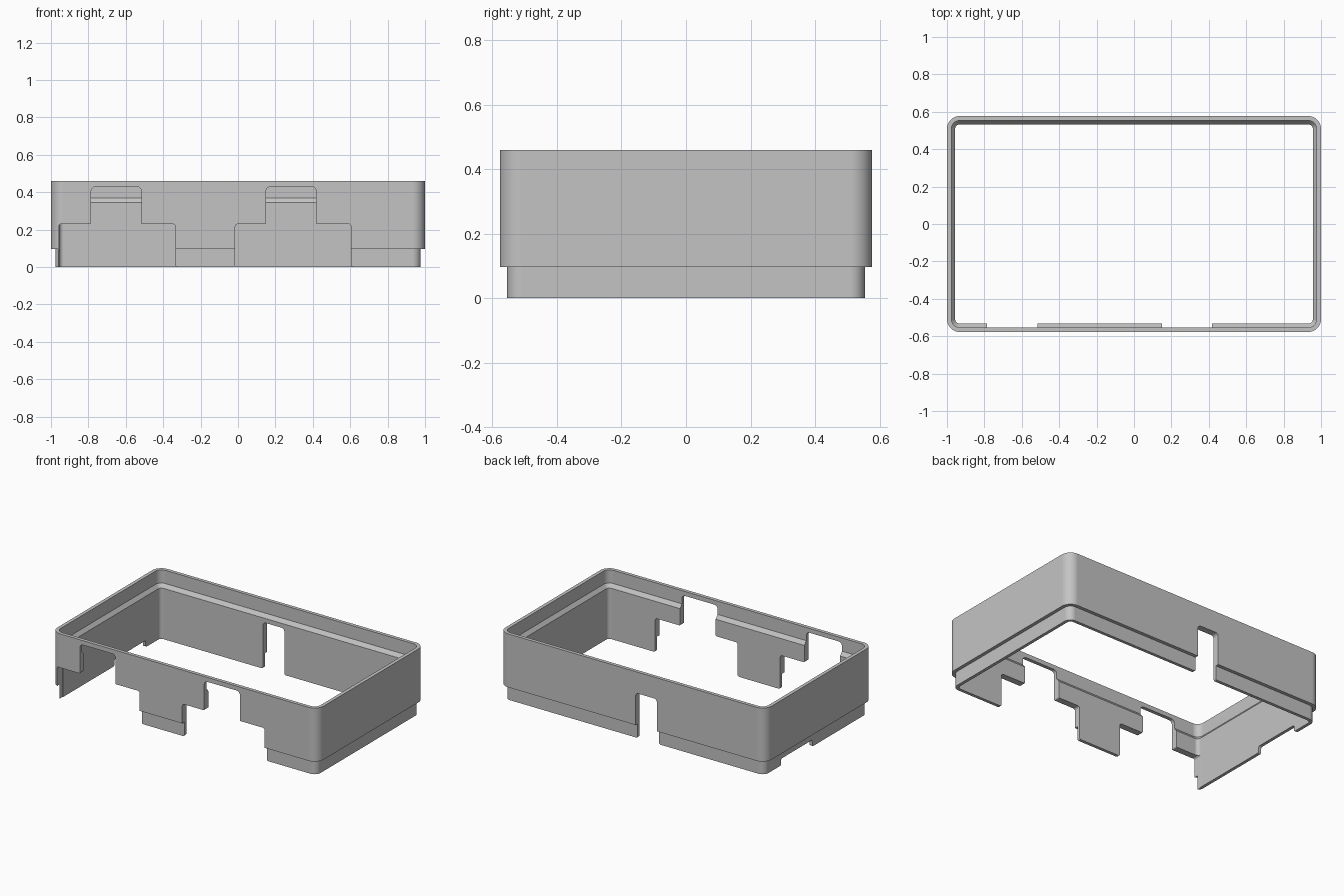
import bpy, bmesh, math
from mathutils import Vector

cube = bpy.data.objects.get("Cube")
if cube:
    bpy.data.objects.remove(cube)

grey = bpy.data.materials.new("plain grey")
grey.use_nodes = True
colour = (0.55, 0.55, 0.55, 1)
grey.diffuse_color = colour
grey.node_tree.nodes["Principled BSDF"].inputs["Base Color"].default_value = colour


def rounded(corners, steps=6):
    """Outline of right-angled corners, each given as (x, y, radius)."""
    out = []
    for i, (x, y, r) in enumerate(corners):
        p = Vector((x, y))
        if r == 0:
            out.append(p)
            continue
        a = (Vector(corners[i - 1][:2]) - p).normalized()
        b = (Vector(corners[(i + 1) % len(corners)][:2]) - p).normalized()
        for k in range(steps + 1):
            t = math.pi / 2 * k / steps
            out.append(p + r * (a * (1 - math.sin(t)) + b * (1 - math.cos(t))))
    return out


def skin(name, rings, closed):
    """Bridge equal rings of points; loop round or cap the ends."""
    bm = bmesh.new()
    loops = [[bm.verts.new(p) for p in ring] for ring in rings]
    n = len(loops[0])
    pairs = list(zip(loops, loops[1:]))
    if closed:
        pairs.append((loops[-1], loops[0]))
    else:
        bm.faces.new(loops[0])
        bm.faces.new(loops[-1])
    for lo, hi in pairs:
        for i in range(n):
            j = (i + 1) % n
            bm.faces.new((lo[i], lo[j], hi[j], hi[i]))
    bmesh.ops.recalc_face_normals(bm, faces=bm.faces)
    mesh = bpy.data.meshes.new(name)
    bm.to_mesh(mesh)
    bm.free()
    mesh.materials.append(grey)
    obj = bpy.data.objects.new(name, mesh)
    bpy.context.collection.objects.link(obj)
    return obj


def frame_ring(inset, z):
    x, y, r = 1 - inset, 0.577 - inset, 0.068 - inset
    pts = rounded([(-x, -y, r), (x, -y, r), (x, y, r), (-x, y, r)], 10)
    return [(p.x, p.y, z) for p in pts]


# Frame: stepped lower lip, thin upper rim and sloped inner ledge
wall_section = [(0, 0.097), (0, 0.46), (0.024, 0.46), (0.024, 0.37),
                (0.044, 0.345), (0.044, 0), (0.023, 0), (0.023, 0.097)]
frame = skin("frame", [frame_ring(*s) for s in wall_section], True)


def cut(outline, place, start, end):
    """Cut an outline through the frame between two depths."""
    rings = [[place(p, d) for p in outline] for d in (start, end)]
    cutter = skin("cutter", rings, False)
    cutter.hide_render = True
    mod = frame.modifiers.new("opening", 'BOOLEAN')
    mod.operation = 'DIFFERENCE'
    mod.solver = 'EXACT'
    mod.object = cutter
    bpy.context.view_layer.objects.active = frame
    bpy.ops.object.modifier_apply(modifier=mod.name)
    bpy.data.objects.remove(cutter)


def through_y(p, d):
    return (p.x, d, p.y)


def through_x(p, d):
    return (d, p.x, p.y)


# Front openings: wide low part with a narrow tower above
for left, flare in ((-0.96, 0), (-0.015, 0.012)):
    right = -0.335 if not flare else 0.605
    t0 = -0.785 if not flare else 0.15
    t1 = t0 + 0.268
    low, mid, top = -0.05, 0.23, 0.43
    foot = [(left, low, 0)]
    if flare:
        foot = [(left, 0, flare), (left - 0.013, 0, 0), (left - 0.013, low, 0)]
    outline = rounded([
        (right + 0.013, low, 0), (right + 0.013, 0, 0), (right, 0, 0.012),
        (right, mid, 0.015), (t1, mid, 0.006), (t1, top, 0.025),
        (t0, top, 0.025), (t0, mid, 0.006), (left, mid, 0.015)] + foot)
    cut(outline, through_y, -0.7, -0.515)


def slot(a, b, top, r):
    return rounded([(b + 0.013, -0.05, 0), (b + 0.013, 0, 0), (b, 0, 0.012),
                    (b, top, r), (a, top, r), (a, 0, 0.012),
                    (a - 0.013, 0, 0), (a - 0.013, -0.05, 0)])


# Tall slot in the back wall and shallow notch under the right wall
cut(slot(-0.185, -0.025, 0.315, 0.022), through_y, 0.45, 0.7)
cut(slot(0.04, 0.375, 0.045, 0.012), through_x, -1.1, -0.9)

# Smooth corners, crisp edges
bpy.ops.object.select_all(action='DESELECT')
frame.select_set(True)
bpy.context.view_layer.objects.active = frame
bpy.ops.object.shade_smooth_by_angle(angle=math.radians(30))
weighted = frame.modifiers.new("flat walls", 'WEIGHTED_NORMAL')
weighted.keep_sharp = True
